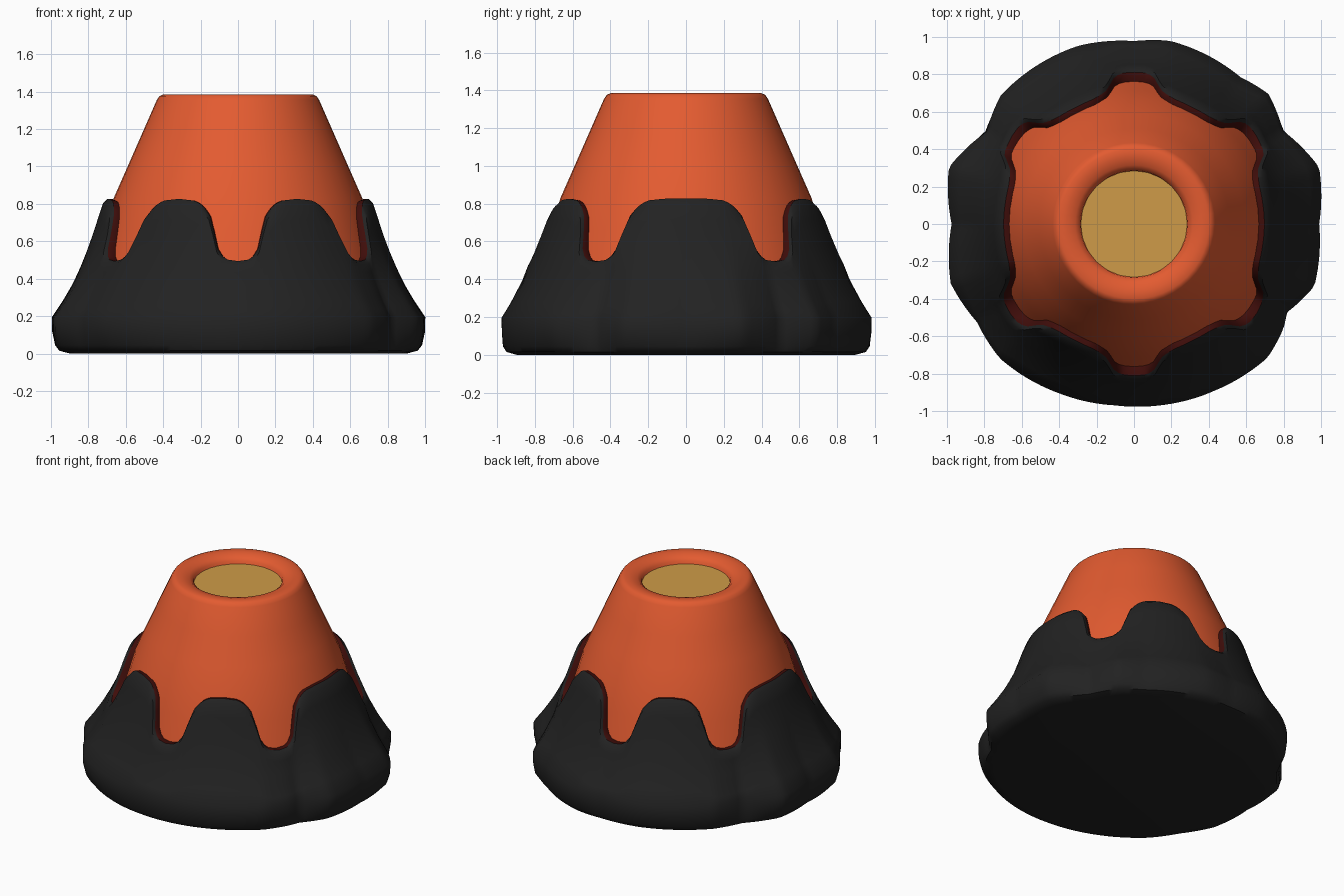
import bpy, bmesh, math

if "Cube" in bpy.data.objects:
    bpy.data.objects.remove(bpy.data.objects["Cube"])

N = 180                                   # columns around the mountain
DRIPS = (36, 90, 144, 216, 270, 324)      # directions of the lava drips


def material(name, rgb):
    m = bpy.data.materials.new(name)
    m.diffuse_color = (*rgb, 1)
    m.use_nodes = True
    m.node_tree.nodes["Principled BSDF"].inputs["Base Color"].default_value = m.diffuse_color
    return m


black = material("black rock", (0.016, 0.016, 0.016))
orange = material("orange lava", (0.77, 0.105, 0.03))
red = material("dark red edge", (0.05, 0.004, 0.003))
gold = material("golden lava", (0.62, 0.33, 0.065))


def lerp(table, x):
    if x <= table[0][0]:
        return table[0][1]
    for (a, p), (b, q) in zip(table, table[1:]):
        if x <= b:
            return p + (q - p) * (x - a) / (b - a)
    return table[-1][1]


# Lumpy outline of the rock (degrees, radius) seen from above
OUTLINE = [(-19, 1.03), (0, 1.0), (17, 1.045), (32, 0.95), (44, 1.01), (54, 0.98), (79, 1.008),
           (90, 0.988), (107, 1.008), (136, 1.0), (148, 0.94), (163, 1.045), (180, 0.985),
           (198, 1.04), (212, 1.0), (225, 1.025), (246, 1.0), (264, 0.985), (279, 0.99),
           (296, 1.0), (315, 1.02), (325, 0.985), (330, 0.955), (341, 1.03), (360, 1.0)]
ROCK = [(0.2, 0.985), (0.28, 0.935), (0.4, 0.87), (0.6, 0.79), (0.83, 0.715)]
LAVA = [(0.4, 0.785), (0.5, 0.76), (0.83, 0.665), (1.0, 0.59), (1.36, 0.432)]
# Height of the rock edge by angle away from the nearest drip
EDGE = [(0, 0.497), (4, 0.505), (7, 0.535), (8.5, 0.58), (10, 0.66), (12, 0.74),
        (15, 0.79), (19, 0.82), (27, 0.83)]


def edge_height(deg):
    return lerp(EDGE, min(abs((deg - d + 180) % 360 - 180) for d in DRIPS))


def rock_radius(deg, z):
    bump = lerp(OUTLINE, deg) - 0.995
    return lerp(ROCK, z) + bump * max(0.0, 1 - abs(z - 0.2) / 0.4)


def ring_object(name, column, count, mats, mat_rule, caps, angle):
    """Skin columns of (radius, z) points placed around the z axis."""
    bm = bmesh.new()
    cols = []
    for i in range(count):
        deg = 360 * i / count
        a = math.radians(deg)
        cols.append([bm.verts.new((r * math.cos(a), r * math.sin(a), z)) for r, z in column(deg)])
    for c, d in zip(cols, cols[1:] + cols[:1]):
        for k in range(len(c) - 1):
            f = bm.faces.new((c[k], d[k], d[k + 1], c[k + 1]))
            f.material_index = mat_rule(k)
    if "bottom" in caps:
        bm.faces.new([c[0] for c in reversed(cols)])
    if "top" in caps:
        bm.faces.new([c[-1] for c in cols])
    me = bpy.data.meshes.new(name)
    bm.to_mesh(me)
    bm.free()
    for m in mats:
        me.materials.append(m)
    ob = bpy.data.objects.new(name, me)
    bpy.context.collection.objects.link(ob)
    bpy.ops.object.select_all(action="DESELECT")
    ob.select_set(True)
    bpy.context.view_layer.objects.active = ob
    bpy.ops.object.shade_smooth_by_angle(angle=math.radians(angle))
    return ob


# Rock base: rounded foot, lumpy slope, scalloped rim with a dark red lip
def rock_column(deg):
    top = edge_height(deg)
    b = lerp(OUTLINE, deg) - 0.995
    pts = [(0.90 + b * 0.3, 0.005), (0.955 + b * 0.5, 0.02), (0.975 + b * 0.7, 0.05),
           (0.983 + b, 0.12), (rock_radius(deg, 0.2), 0.2)]
    for k in range(1, 8):
        z = 0.2 + (top - 0.02 - 0.2) * k / 7
        pts.append((rock_radius(deg, z), z))
    r = rock_radius(deg, top)
    inner = lerp(LAVA, top) - 0.01
    pts += [(r - 0.018, top + 0.002), (inner + 0.02, top), (inner, top - 0.01)]
    return [(r, max(z - 0.005, 0)) for r, z in pts]


ring_object("rock_base", rock_column, N, (black, red), lambda k: 1 if k >= 12 else 0,
            ("bottom",), 40)


# Lava cone with a rounded crater rim
def lava_column(deg):
    pts = [(lerp(LAVA, z), z) for z in (0.4, 0.5, 0.66, 0.83, 1.0, 1.18, 1.355)]
    return pts + [(0.42, 1.376), (0.40, 1.385), (0.36, 1.384), (0.315, 1.372),
                  (0.288, 1.35), (0.278, 1.30)]


ring_object("lava_cone", lava_column, 48, (orange,), lambda k: 0, (), 50)

# Molten pool inside the crater
ring_object("crater_pool", lambda d: [(0.285, 1.30), (0.285, 1.33)], 24, (gold,),
            lambda k: 0, ("top", "bottom"), 30)
